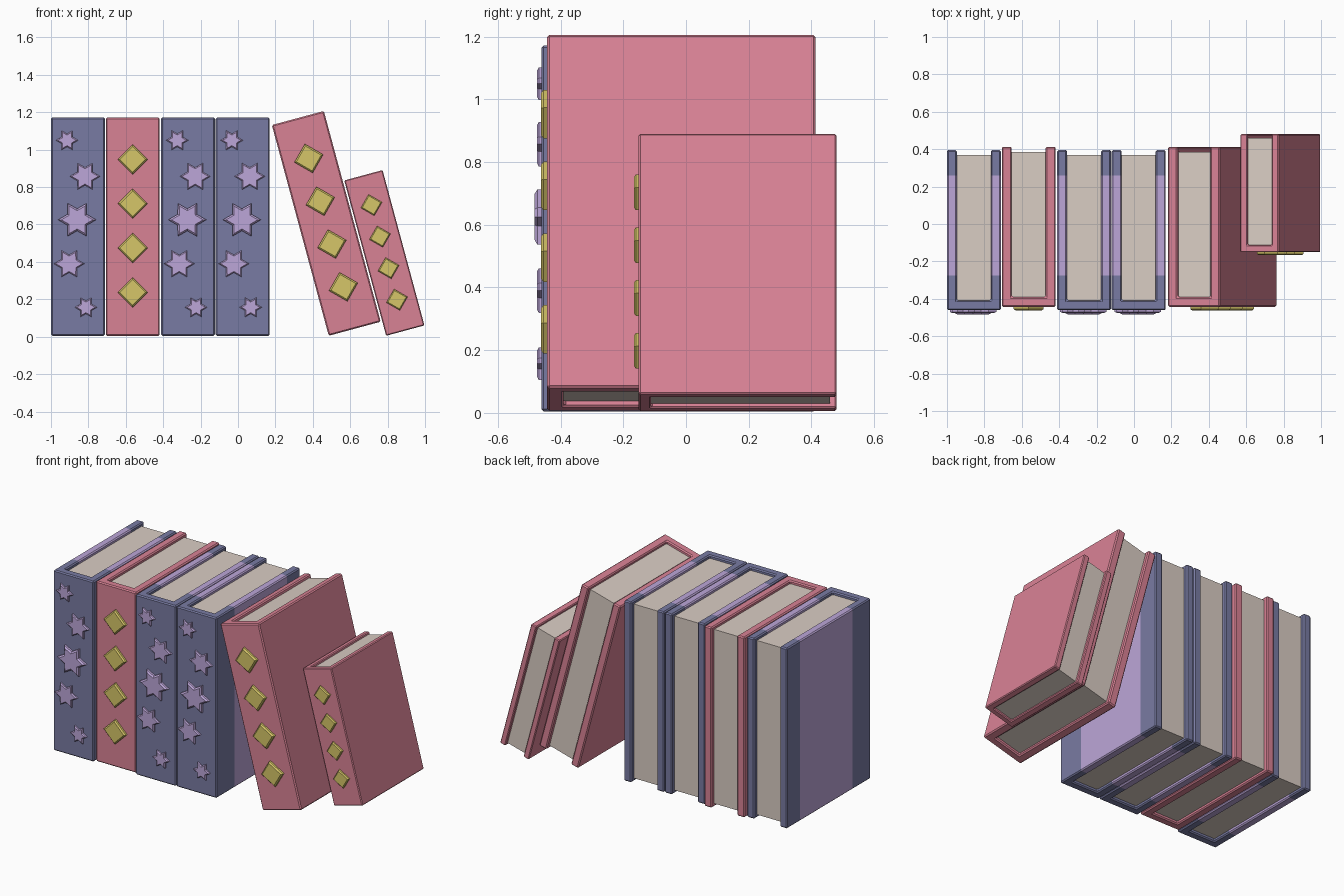
import bpy, bmesh, math
from mathutils import Matrix

if "Cube" in bpy.data.objects:
    bpy.data.objects.remove(bpy.data.objects["Cube"])


def mat(name, rgb):
    m = bpy.data.materials.new(name)
    lin = [(c / 255 / 12.92) if c < 11 else ((c / 255 + 0.055) / 1.055) ** 2.4 for c in rgb]
    m.diffuse_color = (*lin, 1)
    m.use_nodes = True
    m.node_tree.nodes["Principled BSDF"].inputs["Base Color"].default_value = m.diffuse_color
    return m


BLUE = mat("slate blue", (121, 123, 163))
PURPLE = mat("lilac", (188, 166, 216))
PINK = mat("rose pink", (217, 130, 149))
GOLD = mat("gold", (214, 198, 104))
PAPER = mat("paper", (218, 205, 196))

W, D, H = 0.288, 0.856, 1.167      # full-size book
BOARD = 0.053                      # cover thickness


def prism(bm, pts, axis_vec):
    """Extrude a closed flat outline along a vector."""
    face = bm.faces.new([bm.verts.new(p) for p in pts])
    ext = bmesh.ops.extrude_face_region(bm, geom=[face])
    verts = [g for g in ext["geom"] if isinstance(g, bmesh.types.BMVert)]
    bmesh.ops.translate(bm, verts=verts, vec=axis_vec)
    bmesh.ops.recalc_face_normals(bm, faces=bm.faces)


def finish(bm, name, mats, matrix):
    me = bpy.data.meshes.new(name)
    bm.to_mesh(me)
    bm.free()
    for m in mats:
        me.materials.append(m)
    ob = bpy.data.objects.new(name, me)
    bpy.context.collection.objects.link(ob)
    ob.matrix_world = matrix
    return ob


def cover(name, mats, matrix, band=None):
    # U-shaped binding: spine plus two boards
    t = BOARD
    outline = [(0, 0), (W, 0), (W, D), (W - t, D), (W - t, t), (t, t), (t, D), (0, D)]
    bm = bmesh.new()
    prism(bm, [(x, y, 0) for x, y in outline], (0, 0, H))
    bmesh.ops.bevel(bm, geom=bm.edges[:], offset=0.007, segments=1, affect='EDGES')
    if band:  # contrasting band across both boards
        for y in band:
            bmesh.ops.bisect_plane(bm, geom=bm.verts[:] + bm.edges[:] + bm.faces[:],
                                   plane_co=(0, y, 0), plane_no=(0, 1, 0))
        for f in bm.faces:
            if band[0] < f.calc_center_median().y < band[1]:
                f.material_index = 1
    finish(bm, name, mats, matrix)


def pages(name, matrix):
    # page block, slightly recessed between the boards
    bm = bmesh.new()
    r, a = 0.02, BOARD - 0.004
    prism(bm, [(a, a, r), (W - a, a, r), (W - a, D - 0.027, r), (a, D - 0.027, r)],
          (0, 0, H - 2 * r))
    finish(bm, name, [PAPER], matrix)


def ornament(name, material, matrix, x, z, radii, thick):
    # raised star or diamond on the spine, with a chamfered front
    n = len(radii)
    pts = [(x + r * math.cos(2 * math.pi * i / n), 0.005,
            z + r * math.sin(2 * math.pi * i / n)) for i, r in enumerate(radii)]
    bm = bmesh.new()
    prism(bm, pts, (0, -thick - 0.005, 0))
    front = [e for e in bm.edges if all(v.co.y < 0 for v in e.verts)]
    bmesh.ops.bevel(bm, geom=front, offset=thick * 0.4, segments=1, affect='EDGES')
    finish(bm, name, [material], matrix)


def blue_book(i, x):
    m = Matrix.Translation((x, -0.461, 0.005))
    cover(f"blue_cover_{i}", [BLUE, PURPLE], m, band=(0.186, 0.721))
    pages(f"blue_pages_{i}", m)
    stars = [(-0.058, 1.045, 0.060), (0.038, 0.852, 0.082), (-0.004, 0.620, 0.102),
             (-0.047, 0.385, 0.082), (0.043, 0.152, 0.060)]
    for k, (dx, z, r) in enumerate(stars):
        ornament(f"spine_star_{i}_{k + 1}", PURPLE, m, W / 2 + dx, z,
                 [r, r * 0.58] * 6, 0.022 if r > 0.1 else 0.014)


def pink_book(i, x, y, lean=0, scale=1):
    m = (Matrix.Translation((x, y, 0.005)) @ Matrix.Rotation(-math.radians(lean), 4, 'Y')
         @ Matrix.Scale(scale, 4))
    cover(f"pink_cover_{i}", [PINK], m)
    pages(f"pink_pages_{i}", m)
    for k in range(4):
        ornament(f"spine_diamond_{i}_{k + 1}", GOLD, m, W / 2, 0.232 + 0.237 * k,
                 [0.08] * 4, 0.02)


# upright row
blue_book(1, -1.0)
pink_book(1, -0.707, -0.443)
blue_book(2, -0.411)
blue_book(3, -0.119)
# leaning books
pink_book(2, 0.485, -0.443, lean=15.1)
pink_book(3, 0.792, -0.151, lean=15.1, scale=0.737)
